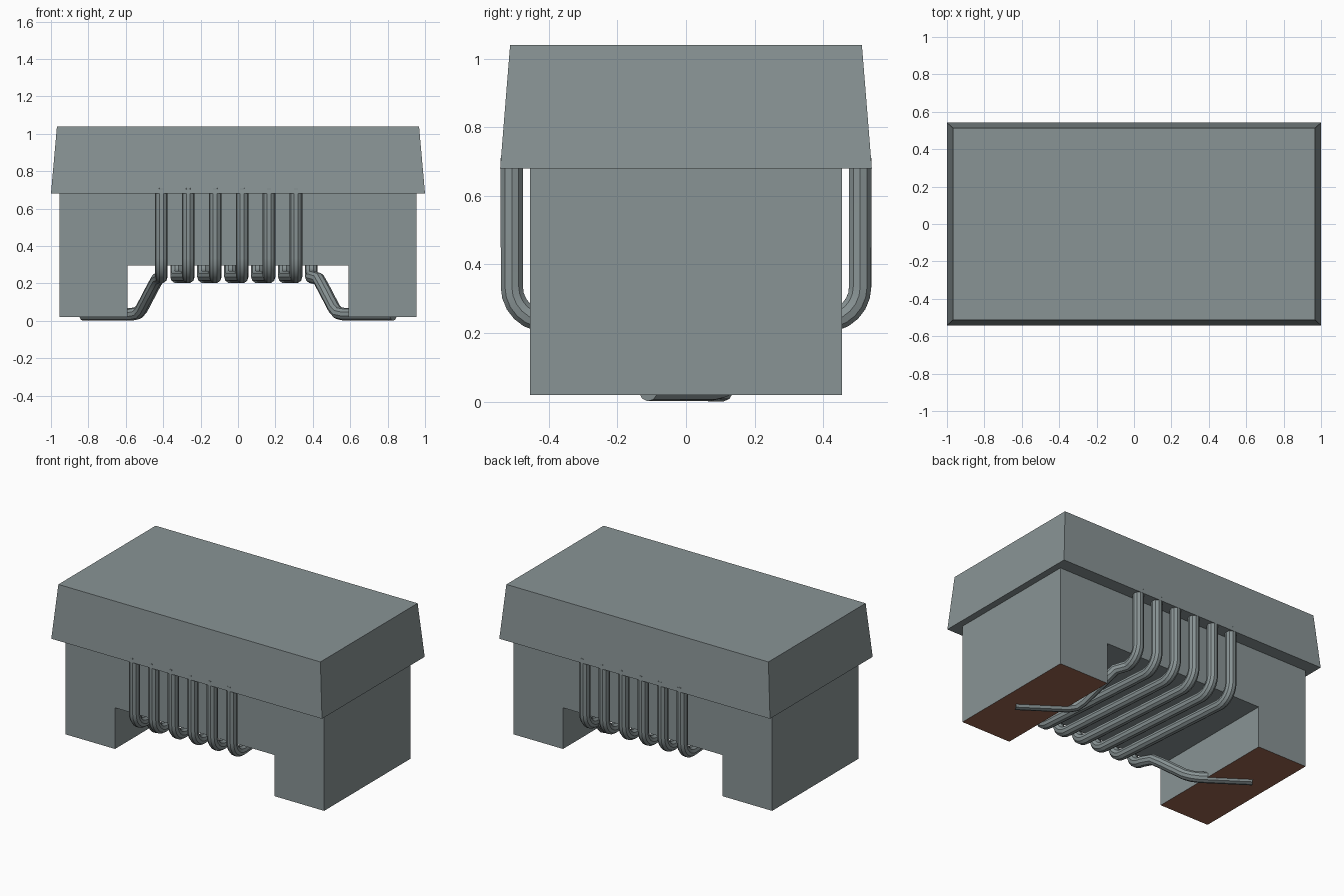
import bpy, bmesh
from math import sin, cos, pi

cube = bpy.data.objects.get("Cube")
if cube:
    bpy.data.objects.remove(cube, do_unlink=True)


def material(name, rgb):
    m = bpy.data.materials.new(name)
    m.use_nodes = True
    m.diffuse_color = (*rgb, 1)
    m.node_tree.nodes["Principled BSDF"].inputs["Base Color"].default_value = (*rgb, 1)
    return m


grey = material("slate grey", (0.25, 0.295, 0.30))
brown = material("copper brown", (0.33, 0.13, 0.08))


def finish(bm, name, *mats):
    bmesh.ops.recalc_face_normals(bm, faces=bm.faces)
    mesh = bpy.data.meshes.new(name)
    bm.to_mesh(mesh)
    bm.free()
    for m in mats:
        mesh.materials.append(m)
    obj = bpy.data.objects.new(name, mesh)
    bpy.context.collection.objects.link(obj)
    return obj


# Core: arch-shaped profile extruded through the depth, feet soles in brown
FOOT_Z, CAP_Z, DEPTH = 0.02, 0.68, 0.455
half = [(0.59, 0.295), (0.59, FOOT_Z), (0.955, FOOT_Z), (0.955, CAP_Z)]
profile = half + [(-x, z) for x, z in reversed(half)]
bm = bmesh.new()
face = bm.faces.new([bm.verts.new((x, -DEPTH, z)) for x, z in profile])
ext = bmesh.ops.extrude_face_region(bm, geom=[face])
moved = [g for g in ext["geom"] if isinstance(g, bmesh.types.BMVert)]
bmesh.ops.translate(bm, vec=(0, 2 * DEPTH, 0), verts=moved)
for f in bm.faces:
    if max(v.co.z for v in f.verts) < FOOT_Z + 0.01:
        f.material_index = 1
finish(bm, "core", grey, brown)

# Cap: tapered block
bm = bmesh.new()
bmesh.ops.create_cube(bm, size=2)
for v in bm.verts:
    top = v.co.z > 0
    v.co.x *= 0.968 if top else 1.0
    v.co.y *= 0.513 if top else 0.542
    v.co.z = 1.04 if top else CAP_Z
finish(bm, "cap", grey)

# Winding wires
RADIUS, BEND, SIDE, LOW = 0.034, 0.10, 0.508, 0.235


def leg(x, side):
    """Path from the cap down to the inner end of the bend."""
    pts = [(x, side * SIDE, CAP_Z + 0.03)]
    for i in range(7):
        a = i / 6 * pi / 2
        pts.append((x, side * (SIDE - BEND + BEND * cos(a)), LOW + BEND - BEND * sin(a)))
    return pts


def wire(name, pts):
    curve = bpy.data.curves.new(name, "CURVE")
    curve.dimensions = "3D"
    curve.bevel_depth = RADIUS
    curve.bevel_resolution = 3
    curve.use_fill_caps = True
    spline = curve.splines.new("POLY")
    spline.points.add(len(pts) - 1)
    for p, co in zip(spline.points, pts):
        p.co = (*co, 1)
    curve.materials.append(grey)
    obj = bpy.data.objects.new(name, curve)
    bpy.context.collection.objects.link(obj)
    bpy.ops.object.select_all(action="DESELECT")
    obj.select_set(True)
    bpy.context.view_layer.objects.active = obj
    bpy.ops.object.convert(target="MESH")
    bpy.ops.object.shade_smooth_by_angle()


# Turns: front leg, slanted bottom run, back leg
PITCH, FIRST, SHIFT = 0.144, -0.41, 0.082
for k in range(1, 6):
    front_x = FIRST + PITCH * k
    back_x = front_x - PITCH + SHIFT
    wire(f"turn_{k}", leg(front_x, -1) + leg(back_x, 1)[::-1])

# Leads: outer legs that drop to the soles of the feet
for name, x, s in (("right_lead", FIRST, 1), ("left_lead", FIRST + PITCH * 5 + SHIFT, -1)):
    tail = [(-0.43, -0.34, 0.225), (-0.455, -0.28, 0.18), (-0.515, -0.14, 0.065),
            (-0.535, -0.10, 0.042), (-0.57, -0.07, 0.035), (-0.83, 0.11, 0.035)]
    wire(name, leg(x, -s) + [(s * px, s * py, pz) for px, py, pz in tail])
